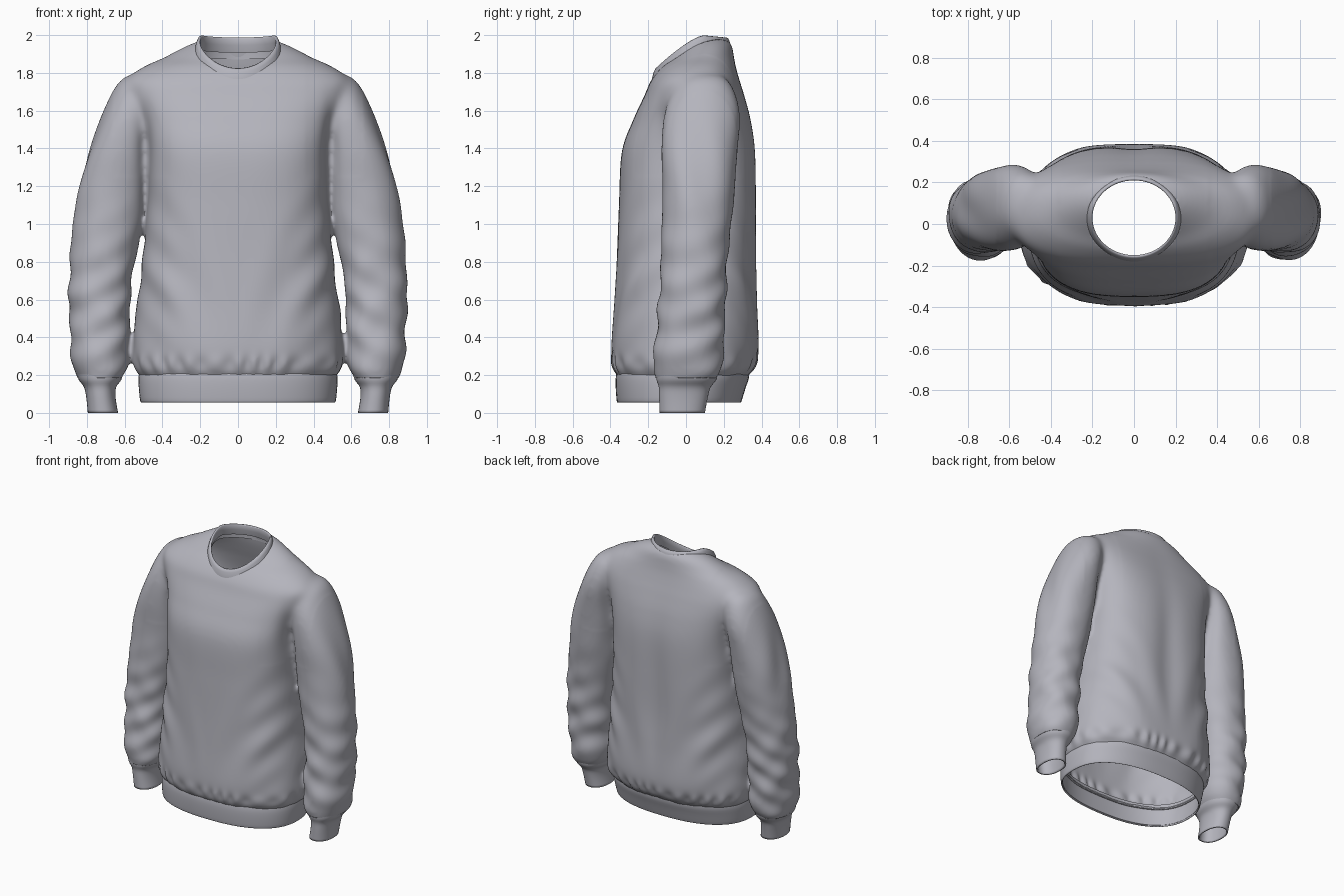
import bpy, bmesh
from math import sin, cos, pi, exp, copysign, atan2
from mathutils import Vector

cube = bpy.data.objects.get("Cube")
if cube:
    bpy.data.objects.remove(cube)

fabric = bpy.data.materials.new("grey_fabric")
fabric.use_nodes = True
colour = (0.46, 0.46, 0.51, 1)
fabric.diffuse_color = colour
fabric.node_tree.nodes["Principled BSDF"].inputs["Base Color"].default_value = colour


def smooth_rows(rows, steps=6):
    """Catmull-Rom interpolation between section rows."""
    pts = [Vector(r) for r in rows]
    out = []
    for i in range(len(pts) - 1):
        a, b, c = pts[max(i - 1, 0)], pts[i], pts[i + 1]
        d = pts[min(i + 2, len(pts) - 1)]
        for s in range(steps):
            t = s / steps
            out.append(b + (c - a) * (t / 2) + (a * 2 - b * 5 + c * 4 - d) * (t * t / 2)
                       + (b * 3 - a - c * 3 + d) * (t ** 3 / 2))
    return out + [pts[-1]]


def section(row, power, count=96):
    """Rounded horizontal section from (z, x low, x high, y front, y back)."""
    z, xa, xb, ya, yb = row
    ring = []
    for i in range(count):
        c, s = cos(2 * pi * i / count), sin(2 * pi * i / count)
        ring.append(((xa + xb) / 2 + (xb - xa) / 2 * copysign(abs(c) ** (2 / power), c),
                     (ya + yb) / 2 + (yb - ya) / 2 * copysign(abs(s) ** (2 / power), s), z))
    return ring


def skin(bm, rings, caps=False):
    loops = [[bm.verts.new(p) for p in ring] for ring in rings]
    n = len(loops[0])
    for lo, hi in zip(loops, loops[1:]):
        for i in range(n):
            bm.faces.new((lo[i], lo[(i + 1) % n], hi[(i + 1) % n], hi[i]))
    if caps:
        bm.faces.new(loops[0][::-1])
        bm.faces.new(loops[-1])


def make_object(name, bm, thickness=0):
    bmesh.ops.recalc_face_normals(bm, faces=bm.faces[:])
    mesh = bpy.data.meshes.new(name)
    bm.to_mesh(mesh)
    bm.free()
    mesh.materials.append(fabric)
    mesh.shade_smooth()
    obj = bpy.data.objects.new(name, mesh)
    bpy.context.collection.objects.link(obj)
    if thickness:
        solid = obj.modifiers.new("cloth_thickness", 'SOLIDIFY')
        solid.thickness = thickness
        solid.offset = -1
    return obj


def mirrored(row):
    return (row[0], -row[2], -row[1], row[3], row[4])


def bump(value, centre, width):
    return exp(-((value - centre) / width) ** 2)


# Torso sections: z, half width, front y, back y, squareness
torso = [(0.12, 0.48, -0.33, 0.29, 2.4), (0.19, 0.515, -0.36, 0.325, 2.4),
         (0.24, 0.545, -0.385, 0.365, 2.4), (0.35, 0.552, -0.395, 0.39, 2.4),
         (0.6, 0.535, -0.378, 0.383, 2.4), (0.8, 0.505, -0.367, 0.378, 2.5),
         (1.1, 0.48, -0.355, 0.378, 2.7), (1.38, 0.48, -0.34, 0.37, 2.9),
         (1.55, 0.51, -0.28, 0.345, 3), (1.68, 0.57, -0.22, 0.31, 2.9),
         (1.76, 0.59, -0.185, 0.285, 2.6), (1.83, 0.505, -0.13, 0.265, 2.4),
         (1.88, 0.395, -0.07, 0.255, 2.2), (1.95, 0.255, 0.0, 0.24, 2),
         (1.99, 0.14, 0.05, 0.2, 2)]
# Left sleeve sections: z, inner x, outer x, front y, back y
sleeve = [(0.13, 0.65, 0.81, -0.14, 0.12), (0.19, 0.609, 0.852, -0.16, 0.17),
          (0.25, 0.583, 0.875, -0.172, 0.19), (0.4, 0.575, 0.888, -0.162, 0.202),
          (0.6, 0.57, 0.895, -0.142, 0.21), (0.8, 0.545, 0.89, -0.132, 0.22),
          (1.0, 0.505, 0.872, -0.13, 0.238), (1.2, 0.48, 0.84, -0.13, 0.256),
          (1.4, 0.46, 0.785, -0.13, 0.28), (1.6, 0.43, 0.71, -0.11, 0.285),
          (1.74, 0.42, 0.64, -0.05, 0.24), (1.79, 0.46, 0.58, 0.03, 0.18)]

# Merge torso and sleeves into one garment surface
source = bmesh.new()
skin(source, [section((z, -w, w, f, b), p) for z, w, f, b, p in smooth_rows(torso)], True)
arm = smooth_rows(sleeve)
skin(source, [section(r, 2.2) for r in arm], True)
skin(source, [section(mirrored(r), 2.2) for r in arm], True)
body = make_object("sweater_body", source)
remesh = body.modifiers.new("merge", 'REMESH')
remesh.mode = 'VOXEL'
remesh.voxel_size = 0.013
graph = bpy.context.evaluated_depsgraph_get()
merged = bpy.data.meshes.new_from_object(body.evaluated_get(graph))
bpy.data.objects.remove(body)
bm = bmesh.new()
bm.from_mesh(merged)
bpy.data.meshes.remove(merged)
# Soften everything, and the shoulder joins more strongly
shoulders = [v for v in bm.verts if v.co.z > 1.25 and 0.36 < abs(v.co.x) < 0.66]
for region, passes in ((bm.verts[:], 4), (shoulders, 14)):
    for _ in range(passes):
        bmesh.ops.smooth_vert(bm, verts=region, factor=0.5,
                              use_axis_x=True, use_axis_y=True, use_axis_z=True)


def fold_height(p):
    """Cloth folds: sleeve creases, hem gathers, drape and back channel."""
    x, y, z = abs(p.x), p.y, p.z
    on_sleeve = 1 / (1 + exp(-(x - 0.56 + 0.06 * max(0, z - 0.8)) * 50))
    low = bump(z, 0.5, 0.4)
    side = 1 if p.x > 0 else 1.1
    crease = sin(33 * z * side + 18 * (x - 0.7) - 11 * y) + 0.7 * sin(21 * z - 20 * x + 14 * y)
    h = on_sleeve * (0.006 * low * crease + 0.006 * bump(z, 1.25, 0.3) * sin(26 * y + 7 * z))
    trunk = 1 - on_sleeve
    angle = atan2(y, p.x)
    h += trunk * 0.007 * bump(z, 0.26, 0.04) * sin(26 * angle + 2 * sin(5 * angle))
    h += trunk * 0.006 * bump(z, 0.6, 0.35) * sin(20 * x - 9 * z) * min(1, x * 4)
    h += trunk * 0.006 * bump(x, 0.42, 0.12) * bump(z, 0.7, 0.4) * sin(24 * z - 22 * x)
    # Armhole valley
    h -= 0.01 * bump(x, 0.49, 0.035) * bump(z, 1.42, 0.2)
    if y > 0:
        h -= trunk * 0.022 * bump(x, 0, 0.1) * bump(z, 0.95, 0.5)
    return h


bm.normal_update()
moves = [(v, v.normal * fold_height(v.co)) for v in bm.verts]
for v, shift in moves:
    v.co += shift
# Open the bottom ends and the neck
bmesh.ops.bisect_plane(bm, geom=bm.verts[:] + bm.edges[:] + bm.faces[:],
                       plane_co=(0, 0, 0.185), plane_no=(0, 0, 1), clear_inner=True)
hole = [v for v in bm.verts
        if v.co.z > 1.5 and (v.co.x / 0.212) ** 2 + ((v.co.y - 0.03) / 0.192) ** 2 < 1]
bmesh.ops.delete(bm, geom=hole, context='VERTS')
make_object("sweater_body", bm, 0.01)

# Ribbed waistband, its top edge tucked under the gathers
hem = [(0.055, 0.51, -0.362, 0.29), (0.065, 0.518, -0.367, 0.295), (0.13, 0.525, -0.372, 0.315),
       (0.185, 0.527, -0.372, 0.333), (0.225, 0.52, -0.365, 0.335)]
bm = bmesh.new()
skin(bm, [section((z, -w, w, f, b), 2.4) for z, w, f, b in smooth_rows(hem, 3)])
make_object("waistband", bm, 0.012)

# Ribbed cuffs
cuff = [(0.0, 0.635, 0.795, -0.14, 0.1), (0.08, 0.648, 0.803, -0.142, 0.115),
        (0.135, 0.645, 0.815, -0.144, 0.13), (0.175, 0.618, 0.843, -0.156, 0.16),
        (0.215, 0.606, 0.855, -0.158, 0.17)]
for name, flip in (("left_cuff", False), ("right_cuff", True)):
    bm = bmesh.new()
    skin(bm, [section(mirrored(r) if flip else r, 2.2, 48) for r in smooth_rows(cuff, 4)])
    make_object(name, bm, 0.01)


def neck_height(y):
    t = min(1, max(0, (y + 0.15) / 0.24))
    return 1.825 + 0.173 * (1 - (1 - t) ** 1.4) - 0.1 * max(0, y - 0.1)


# Collar band: outward offset and height along its profile
collar = [(0.034, -0.115), (0.033, -0.08), (0.03, -0.055), (0.021, -0.02), (0.012, -0.002),
          (0.004, 0.0), (0.0, -0.008), (0.002, -0.04), (0.012, -0.08)]
bm = bmesh.new()
rings = []
for out, up in collar:
    ring = []
    for i in range(96):
        c, s = cos(2 * pi * i / 96), sin(2 * pi * i / 96)
        ring.append(((0.2 + out) * c, 0.03 + (0.18 + out) * s, neck_height(0.03 + 0.18 * s) + up))
    rings.append(ring)
skin(bm, rings)
make_object("collar", bm)
